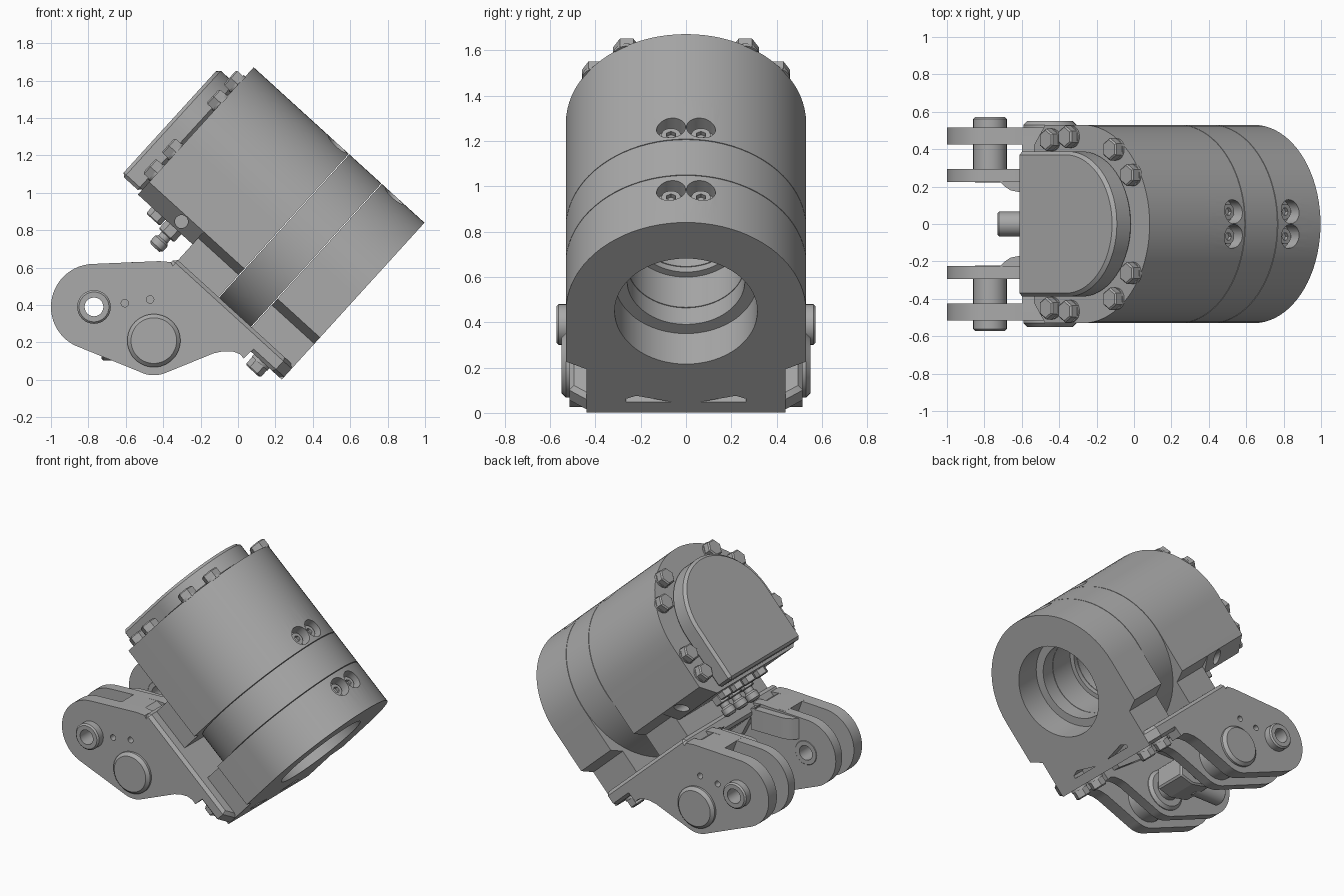
import bpy, bmesh
from math import sin, cos, radians
from mathutils import Matrix

cube = bpy.data.objects.get("Cube")
if cube:
    bpy.data.objects.remove(cube)

steel = bpy.data.materials.new("steel_grey")
steel.use_nodes = True
STEEL = (0.4, 0.4, 0.4, 1)
steel.diffuse_color = STEEL
steel.node_tree.nodes["Principled BSDF"].inputs["Base Color"].default_value = STEEL

# Tilted frame: origin near the bore mouth, -x runs up the barrel, z is its top
TILT = Matrix.Translation((0.633, 0, 0.455)) @ Matrix.Rotation(radians(42.3), 4, 'Y')
WORLD = Matrix.Identity(4)
R = 0.53
MOUTH = 0.01


def activate(ob):
    bpy.ops.object.select_all(action='DESELECT')
    ob.select_set(True)
    bpy.context.view_layer.objects.active = ob


def arc(cx, cy, r, a, b, n):
    return [(cx + r * cos(radians(a + (b - a) * i / n)),
             cy + r * sin(radians(a + (b - a) * i / n))) for i in range(n + 1)]


def prism(name, pts, axis, lo, hi, frame=TILT, bevel=0):
    """Extrude a 2D outline along one axis of a frame, with optional chamfer."""
    place = {'x': lambda p, q, h: (h, p, q),
             'y': lambda p, q, h: (p, h, q),
             'z': lambda p, q, h: (p, q, h)}[axis]
    bm = bmesh.new()
    rings = [[bm.verts.new(place(p, q, h)) for p, q in pts] for h in (lo, hi)]
    n = len(pts)
    for ring in rings:
        bm.faces.new(ring)
    for i in range(n):
        j = (i + 1) % n
        bm.faces.new((rings[0][i], rings[0][j], rings[1][j], rings[1][i]))
    bmesh.ops.recalc_face_normals(bm, faces=bm.faces)
    me = bpy.data.meshes.new(name)
    bm.to_mesh(me)
    bm.free()
    me.transform(frame)
    me.materials.append(steel)
    ob = bpy.data.objects.new(name, me)
    bpy.context.collection.objects.link(ob)
    activate(ob)
    if bevel:
        mod = ob.modifiers.new("bevel", 'BEVEL')
        mod.width, mod.segments = bevel, 1
        mod.limit_method, mod.angle_limit = 'ANGLE', radians(65)
        bpy.ops.object.modifier_apply(modifier=mod.name)
    bpy.ops.object.shade_smooth_by_angle(angle=radians(28))
    return ob


def cyl(name, p, q, r, axis, lo, hi, frame=TILT, n=32, bevel=0):
    return prism(name, arc(p, q, r, 0, 360, n)[:-1], axis, lo, hi, frame, bevel)


def cut(ob, *cutters):
    for c in cutters:
        activate(ob)
        mod = ob.modifiers.new("cut", 'BOOLEAN')
        mod.operation, mod.solver, mod.object = 'DIFFERENCE', 'EXACT', c
        bpy.ops.object.modifier_apply(modifier=mod.name)
        bpy.data.objects.remove(c)
    activate(ob)
    bpy.ops.object.shade_smooth_by_angle(angle=radians(28))


def cut_bore(ob):
    cut(ob, cyl("bore_a", 0, 0, 0.315, 'x', -0.19, 0.03, n=64),
        cyl("bore_b", 0, 0, 0.26, 'x', -0.5, 0.04, n=64),
        cyl("bore_c", 0, 0, 0.23, 'x', -1.0, 0.05, n=64))


def foot_profile(bottom):
    right = [(R, -0.3), (0.44, -0.345), (0.44, bottom)]
    return arc(0, 0, R, 0, 180, 40) + [(-y, t) for y, t in right] + right[::-1]


# Barrel sections, with fine seams beside the swivel ring
upper = prism("upper_housing",
              arc(0, 0, R, 0, 180, 40) + [(-R, -0.3), (-0.42, -0.39), (0.42, -0.39), (R, -0.3)],
              'x', -1.225, -0.83)
upper_foot = prism("upper_housing_foot", foot_profile(-0.51), 'x', -0.83, -0.537)
ring = cyl("swivel_ring", 0, 0, R, 'x', -0.533, -0.302, n=80)
lower = prism("bore_housing", foot_profile(-0.604), 'x', -0.298, MOUTH)
for part in (upper, upper_foot, ring, lower):
    cut_bore(part)

# Mounting plate with clipped corners, and its bolts
plate_side = [(-0.85, 0.515), (-0.05, 0.515), (MOUTH, 0.44)]
plate = prism("mounting_plate", plate_side + [(x, -y) for x, y in plate_side[::-1]],
              'z', -0.604, -0.505, bevel=0.02)
for y in (-0.41, -0.25, 0.25, 0.41):
    cyl("plate_bolt", -0.135, y, 0.053, 'z', -0.675, -0.6, n=6, bevel=0.008)
    cyl("plate_bolt_washer", -0.135, y, 0.056, 'z', -0.62, -0.6)

# Sunken top screws, side ports and the small end pockets
for part, x in ((upper_foot, -0.615), (lower, -0.205)):
    for y in (-0.066, 0.066):
        cut(part, cyl("pit", x, y, 0.064, 'z', 0.45, 0.7))
        screw = cyl("sunken_screw", x, y, 0.042, 'z', 0.43, 0.485, n=24)
        cut(screw, cyl("socket", x, y, 0.022, 'z', 0.465, 0.6, n=6))
for side in (-1, 1):
    lo, hi = sorted((side * 0.38, side * 0.6))
    cut(upper, cyl("side_port", -0.955, -0.34, 0.035, 'y', lo, hi))
    pocket = [(0.06, -0.541), (0.265, -0.541), (0.265, -0.522), (0.22, -0.504), (0.16, -0.518)]
    for part in (lower, plate):
        cut(part, prism("pocket", [(side * y, t) for y, t in pocket], 'x', -0.09, 0.05))

# End cover with rounded top
prism("end_cover", arc(0, 0.01, 0.388, 0, 180, 40) + [(-0.388, -0.372), (0.388, -0.372)],
      'x', -1.36, -1.225, bevel=0.018)

# Hex bolts around the end cover
for y, t in ((0.45, -0.235), (0.466, -0.085), (0.4, 0.27), (0.262, 0.405)):
    for side in (-1, 1):
        cyl("cover_bolt", side * y, t, 0.06, 'x', -1.283, -1.22, n=6, bevel=0.008)
        cyl("cover_bolt_washer", side * y, t, 0.058, 'x', -1.237, -1.22)

# Hose fittings under the upper housing
for y in (-0.13, 0, 0.13):
    cyl("fitting_hex", -0.965, y, 0.055, 'z', -0.45, -0.38, n=6, bevel=0.006)
    cyl("fitting_neck", -0.965, y, 0.032, 'z', -0.49, -0.44, n=20)
    cyl("fitting_nose", -0.965, y, 0.044, 'z', -0.54, -0.475, n=24, bevel=0.014)
for y in (-0.19, -0.065, 0.065, 0.19):
    cyl("plug_hex", -1.075, y, 0.05, 'z', -0.435, -0.38, n=6, bevel=0.006)

# Hinge lugs, two per side, with webs, hollow pins and round caps
PIN = (-0.77, 0.39)
lug_outline = (arc(*PIN, 0.23, 92, 243, 24) + arc(-0.45, 0.19, 0.165, 243, 292, 8)
               + [(-0.13, 0.142), (-0.08, 0.153), (-0.03, 0.153), (0.01, 0.138),
                  (0.03, 0.115), (0.1, 0.18), (-0.33, 0.57), (-0.36, 0.63), (-0.42, 0.635)])
web_outline = [(-0.6, 0.628), (-0.42, 0.634), (-0.34, 0.58), (0.03, 0.24),
               (-0.02, 0.2), (-0.3, 0.4), (-0.46, 0.49), (-0.56, 0.52)]
flare = [(-0.72, 0.23), (-0.69, 0.2), (-0.66, 0.18), (-0.62, 0.172),
         (-0.38, 0.172), (-0.38, 0.26), (-0.72, 0.26)]
for side in (-1, 1):
    def span(a, b):
        return sorted((side * a, side * b))

    outer = prism("outer_lug", lug_outline, 'y', *span(0.425, 0.515), WORLD)
    inner = prism("inner_lug", lug_outline, 'y', *span(0.225, 0.295), WORLD)
    for lug in (outer, inner):
        cut(lug, cyl("pin_hole", *PIN, 0.06, 'y', -1, 1, WORLD))
    cut(outer, cyl("drill_a", -0.605, 0.41, 0.02, 'y', -1, 1, WORLD, 16),
        cyl("drill_b", -0.47, 0.43, 0.02, 'y', -1, 1, WORLD, 16))
    prism("lug_web", web_outline, 'y', *span(0.24, 0.47), WORLD)

    # Flared root on the inner face
    prism("lug_flare", [(x, side * y) for x, y in flare], 'z', 0.47, 0.615, WORLD)
    prism("lug_root", web_outline[1:6], 'y', *span(0.172, 0.26), WORLD)

    pin = cyl("hinge_pin", *PIN, 0.09, 'y', *span(0.222, 0.572), WORLD, bevel=0.01)
    cut(pin, cyl("pin_bore", *PIN, 0.05, 'y', -1, 1, WORLD))
    cyl("round_cap", -0.45, 0.21, 0.142, 'y', *span(0.2, 0.55), WORLD, 48, bevel=0.02)

# Central coupler between the lugs
prism("coupler_block", [(-0.55, 0.12), (-0.4, 0.09), (-0.3, 0.12), (-0.3, 0.27), (-0.4, 0.31), (-0.55, 0.28)],
      'y', -0.12, 0.12, WORLD, bevel=0.01)
cyl("coupler_nozzle", 0, 0.17, 0.066, 'x', -0.73, -0.5, WORLD, bevel=0.008)
cyl("cross_shaft", -0.45, 0.21, 0.08, 'y', -0.23, 0.23, WORLD)
